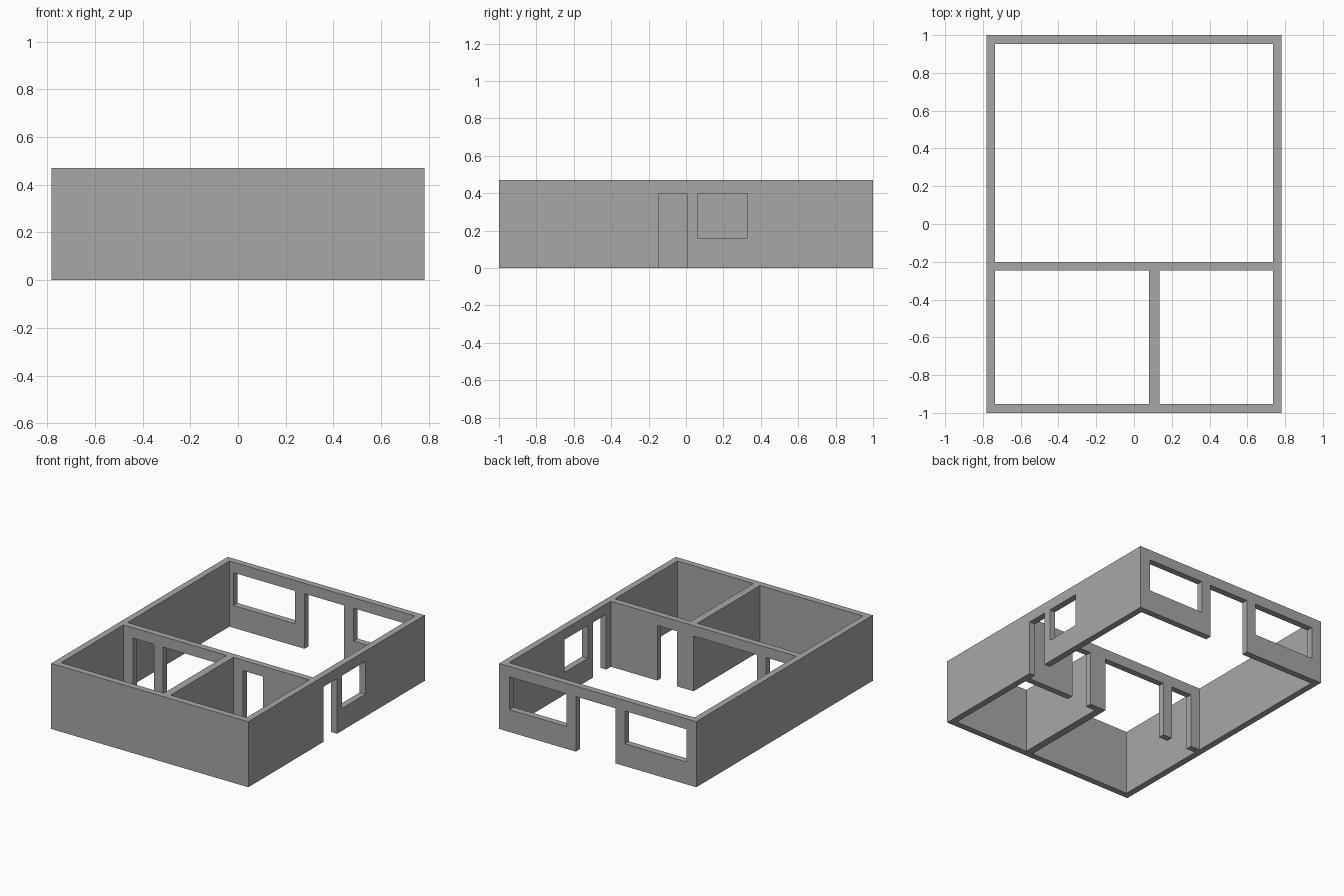
import bpy, bmesh
from mathutils import Matrix, Vector

if "Cube" in bpy.data.objects:
    bpy.data.objects.remove(bpy.data.objects["Cube"])

H = 0.47            # wall height
T = 0.046           # wall thickness
X, Y = 0.782, 1.0   # outer half sizes
SILL, HEAD = 0.16, 0.395
UNDER = -0.1        # cutters for doors run below the floor


def boxes(name, spans):
    """One object made of axis-aligned boxes given as (x0, x1, y0, y1, z0, z1)."""
    bm = bmesh.new()
    for x0, x1, y0, y1, z0, z1 in spans:
        centre = Vector((x0 + x1, y0 + y1, z0 + z1)) / 2
        size = Matrix.Diagonal((x1 - x0, y1 - y0, z1 - z0, 1))
        bmesh.ops.create_cube(bm, size=1, matrix=Matrix.Translation(centre) @ size)
    mesh = bpy.data.meshes.new(name)
    bm.to_mesh(mesh)
    bm.free()
    obj = bpy.data.objects.new(name, mesh)
    bpy.context.collection.objects.link(obj)
    return obj


def cut(target, cutter):
    cutter.hide_render = True
    mod = target.modifiers.new(cutter.name, 'BOOLEAN')
    mod.operation = 'DIFFERENCE'
    mod.solver = 'EXACT'
    mod.object = cutter
    bpy.context.view_layer.objects.active = target
    bpy.ops.object.modifier_apply(modifier=mod.name)
    bpy.data.objects.remove(cutter)


# Solid block that becomes the house walls, in dark grey
walls = boxes("house_walls", [(-X, X, -Y, Y, 0, H)])
grey = bpy.data.materials.new("dark_grey")
grey.diffuse_color = (0.39, 0.39, 0.39, 1)
grey.use_nodes = True
grey.node_tree.nodes["Principled BSDF"].inputs["Base Color"].default_value = grey.diffuse_color
walls.data.materials.append(grey)

# Large back room and two small front rooms
ix, iy = X - T, Y - T
cut(walls, boxes("room_cutter", [
    (-ix, ix, -0.20, iy, UNDER, H + 0.1),
    (-ix, 0.08, -iy, -0.245, UNDER, H + 0.1),
    (0.134, ix, -iy, -0.245, UNDER, H + 0.1),
]))

# Doors and windows
back = (iy - 0.02, Y + 0.02)
inner = (-0.265, -0.18)
side = (ix - 0.02, X + 0.02)
cut(walls, boxes("opening_cutter", [
    (-0.705, -0.215, *back, SILL, HEAD),      # back windows
    (0.25, 0.70, *back, SILL, HEAD),
    (-0.14, 0.174, *back, UNDER, HEAD),       # back door
    (*side, -0.147, 0.005, UNDER, HEAD),      # side door
    (*side, 0.062, 0.328, SILL, HEAD),        # side window
    (-0.662, -0.496, *inner, UNDER, HEAD),    # inner doorways
    (-0.423, 0.08, *inner, UNDER, HEAD),
    (0.21, 0.368, *inner, UNDER, HEAD),
]))
